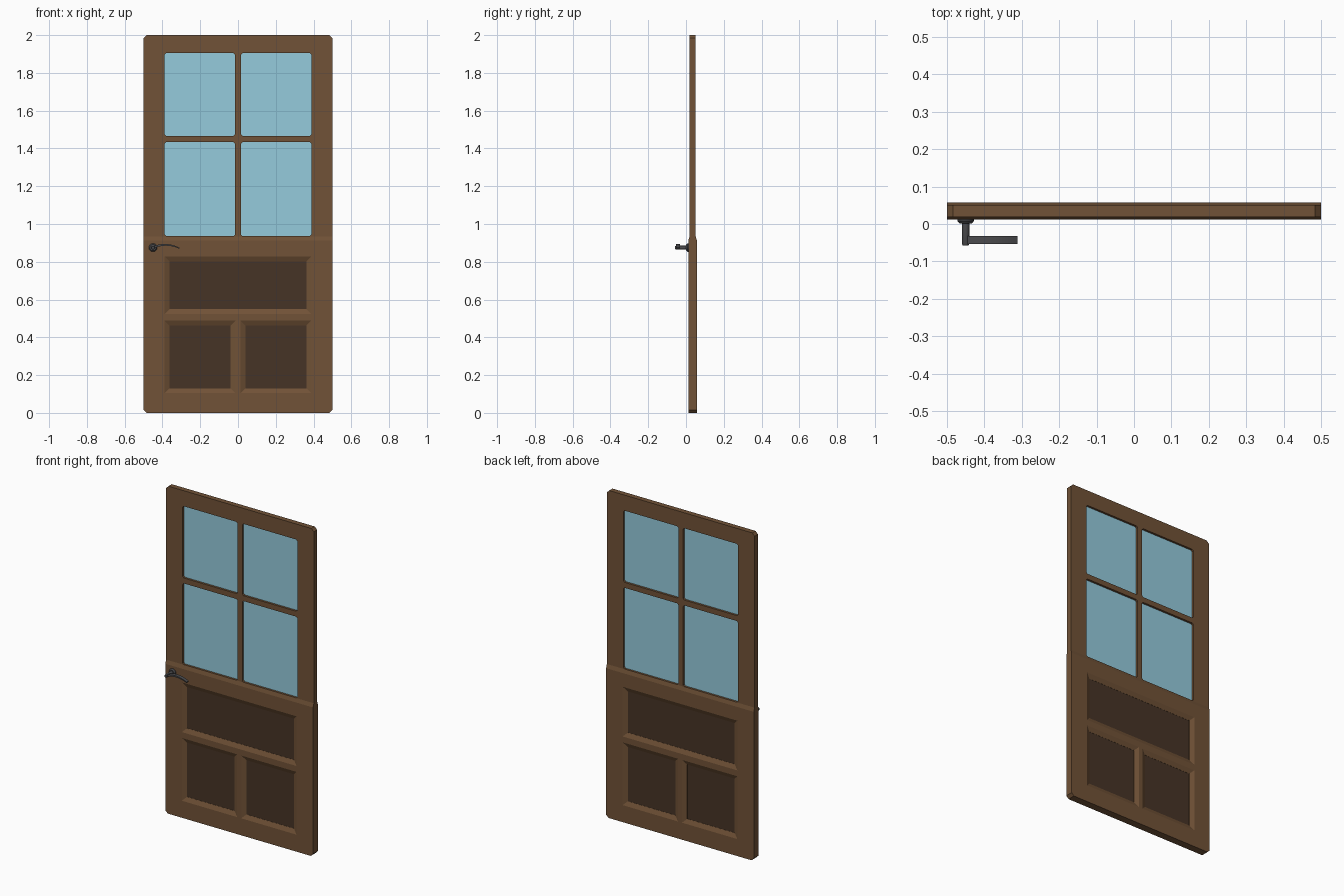
import bpy, bmesh, math
from mathutils import Vector

if "Cube" in bpy.data.objects:
    bpy.data.objects.remove(bpy.data.objects["Cube"])

YC = 0.035            # mid-plane of the door
LOW, UP = 0.023, 0.016  # half thickness below / above the ledge


def mat(name, col):
    m = bpy.data.materials.new(name)
    m.diffuse_color = (*col, 1)
    m.use_nodes = True
    m.node_tree.nodes["Principled BSDF"].inputs["Base Color"].default_value = m.diffuse_color
    return m


WOOD = mat("wood", (0.165, 0.085, 0.038))
DARK = mat("dark_wood", (0.062, 0.034, 0.019))
GLASS = mat("glass", (0.30, 0.60, 0.72))
METAL = mat("dark_metal", (0.07, 0.07, 0.075))


def finish(name, bm, material):
    bmesh.ops.recalc_face_normals(bm, faces=bm.faces)
    me = bpy.data.meshes.new(name)
    bm.to_mesh(me)
    bm.free()
    ob = bpy.data.objects.new(name, me)
    bpy.context.collection.objects.link(ob)
    if material:
        me.materials.append(material)
    return ob


def loft(name, rings, material=None):
    """Closed solid through rings of matching points."""
    bm = bmesh.new()
    vs = [[bm.verts.new(p) for p in r] for r in rings]
    n = len(vs[0])
    for a, b in zip(vs, vs[1:]):
        for i in range(n):
            j = (i + 1) % n
            bm.faces.new((a[i], a[j], b[j], b[i]))
    bm.faces.new(vs[0])
    bm.faces.new(vs[-1])
    return finish(name, bm, material)


def rect(x0, x1, z0, z1, y, inset=0, c=0):
    """Rectangle in the door plane, with optional clipped corners."""
    x0, x1, z0, z1 = x0 + inset, x1 - inset, z0 + inset, z1 - inset
    if c == 0:
        return [(x0, y, z0), (x1, y, z0), (x1, y, z1), (x0, y, z1)]
    return [(x0 + c, y, z0), (x1 - c, y, z0), (x1, y, z0 + c), (x1, y, z1 - c),
            (x1 - c, y, z1), (x0 + c, y, z1), (x0, y, z1 - c), (x0, y, z0 + c)]


# Door slab: stepped side profile run across the width, corners clipped
side = [(-LOW, 0), (LOW, 0), (LOW, 0.912), (UP, 0.935), (UP, 2), (-UP, 2), (-UP, 0.935), (-LOW, 0.912)]
frame = loft("door_frame", [[(x, YC + y, z) for y, z in side] for x in (-0.5, 0.5)], WOOD)
bm = bmesh.new()
bm.from_mesh(frame.data)
for sx in (-1, 1):
    for sz in (-1, 1):
        co = Vector((sx * 0.5, 0, 1 + sz)) - Vector((sx * 0.016, 0, 0))
        bmesh.ops.bisect_plane(bm, geom=bm.verts[:] + bm.edges[:] + bm.faces[:],
                               plane_co=co, plane_no=(sx, 0, sz), clear_outer=True)
        bmesh.ops.holes_fill(bm, edges=[e for e in bm.edges if e.is_boundary])
bmesh.ops.recalc_face_normals(bm, faces=bm.faces)
bm.to_mesh(frame.data)
bm.free()


def cut(cutter):
    cutter.hide_render = True
    cutter.hide_set(True)
    m = frame.modifiers.new("opening", 'BOOLEAN')
    m.operation, m.solver, m.object = 'DIFFERENCE', 'EXACT', cutter


# Window openings and glass panes
for x0, x1 in ((-0.388, -0.016), (0.016, 0.388)):
    for z0, z1 in ((0.936, 1.433), (1.466, 1.905)):
        cut(loft("window_cutter", [rect(x0, x1, z0, z1, YC + y, 0, 0.008) for y in (-0.1, 0.1)]))
        loft("glass_pane", [rect(x0, x1, z0, z1, YC + y, -0.003) for y in (-0.003, 0.003)], GLASS)

# Lower openings with sloped edges on both faces, and dark panels
SLOPE, DEPTH, EXTRA = 0.026, 0.012, 0.005
for x0, x1, z0, z1 in ((-0.388, 0.388, 0.524, 0.828),
                       (-0.388, -0.014, 0.104, 0.488), (0.014, 0.388, 0.104, 0.488)):
    out, mid = LOW + EXTRA, LOW - DEPTH
    grow = -SLOPE * EXTRA / DEPTH
    cut(loft("panel_cutter", [rect(x0, x1, z0, z1, YC + y, i) for y, i in
                              ((-out, grow), (-mid, SLOPE), (mid, SLOPE), (out, grow))]))
    loft("door_panel", [rect(x0, x1, z0, z1, YC + y, SLOPE - 0.003) for y in (-mid + 0.001, mid - 0.001)], DARK)

# Handle: round rose and stem
HX, HZ = -0.45, 0.875
prof = [(0.022, 0.013), (0.022, 0.008), (0.016, 0.001), (0.010, 0.001), (0.010, -0.053), (0.008, -0.057)]
rose = loft("handle_rose", [[(HX + r * math.cos(a * math.tau / 24), y, HZ + r * math.sin(a * math.tau / 24))
                             for a in range(24)] for r, y in prof], METAL)

# Lever: thin arched strip
N = 16
rings = []
for i in range(N + 1):
    t = i / N
    x = -0.447 + 0.136 * t
    z = 0.877 - 0.005 * t + 0.060 * t * (1 - t)
    h = 0.006 - 0.003 * t
    rings.append([(x, -0.053, z - h), (x, -0.032, z - h), (x, -0.032, z + h), (x, -0.053, z + h)])
lever = loft("handle_lever", rings, METAL)

# Smooth the metal
for ob in (rose, lever):
    bpy.ops.object.select_all(action='DESELECT')
    ob.select_set(True)
    bpy.context.view_layer.objects.active = ob
    bpy.ops.object.shade_smooth_by_angle(angle=math.radians(30))
